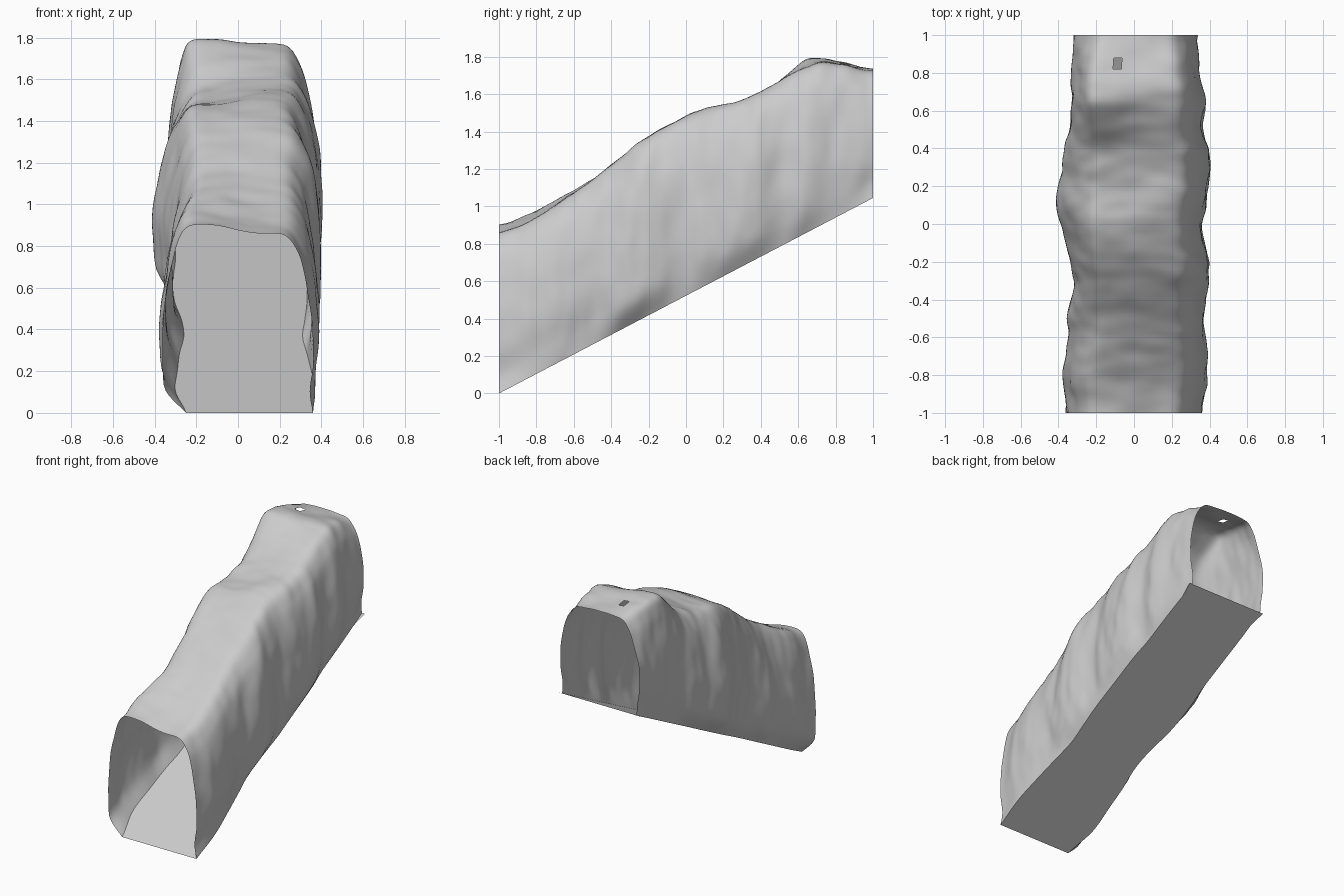
import bpy
from mathutils import Vector, noise

if "Cube" in bpy.data.objects:
    bpy.data.objects.remove(bpy.data.objects["Cube"])

# Stations along the tunnel: y, foot left, foot right, wall left, wall right, roof left z, roof right z,
# squareness of the left shoulder
STATIONS = [
    (-1.00, -.25, .36, -.36, .355, 0.92, 0.87, 0.8),
    (-0.80, -.30, .37, -.37, .39, 0.99, 0.96, 0.8),
    (-0.60, -.29, .35, -.345, .375, 1.09, 1.09, 0.2),
    (-0.45, -.28, .33, -.345, .37, 1.19, 1.20, 0.2),
    (-0.30, -.26, .31, -.32, .40, 1.31, 1.32, 0.5),
    (-0.15, -.27, .32, -.345, .385, 1.41, 1.42, 0.5),
    (0.00, -.30, .33, -.38, .36, 1.48, 1.50, 0.4),
    (0.10, -.31, .33, -.41, .38, 1.50, 1.53, 0.2),
    (0.25, -.31, .33, -.385, .40, 1.53, 1.57, 0.2),
    (0.40, -.30, .33, -.37, .39, 1.59, 1.63, 0.1),
    (0.52, -.30, .32, -.34, .365, 1.70, 1.69, 0.4),
    (0.64, -.30, .32, -.33, .375, 1.80, 1.76, 1.0),
    (0.80, -.30, .32, -.33, .35, 1.79, 1.78, 0.8),
    (1.00, -.295, .315, -.315, .325, 1.74, 1.74, 0.4)]
# Half section above the wall foot: across (0 crown .. 1 wall), up (0 floor .. 1 roof)
ROUND = [(.97, .12), (1, .27), (1, .43), (.92, .60), (.82, .76), (.70, .88), (.52, .97), (.28, .99)]
SQUARE = [(.95, .12), (1, .27), (1, .43), (.96, .60), (.90, .76), (.83, .89), (.70, .98), (.36, .985)]
RIGHT = [(.96, .12), (1, .27), (1, .43), (.97, .60), (.90, .76), (.80, .88), (.63, .97), (.33, .985)]
ROWS, STEPS = 100, 5


def spline(pts, t):
    """Smooth value on a chain of tuples, t in segment units."""
    n = len(pts)
    i = min(int(t), n - 2)
    f = t - i
    a, b, c, d = (pts[min(max(k, 0), n - 1)] for k in (i - 1, i, i + 1, i + 2))
    return [q + f * ((r - p) / 2 + f * (p - 2.5 * q + 2 * r - s / 2 + f * (1.5 * (q - r) + (s - p) / 2)))
            for p, q, r, s in zip(a, b, c, d)]


def station(y):
    for i in range(len(STATIONS) - 1):
        y0, y1 = STATIONS[i][0], STATIONS[i + 1][0]
        if y <= y1 + 1e-6:
            return spline(STATIONS, i + (y - y0) / (y1 - y0))[1:]


def floor_z(y):
    return 0.5225 * (y + 1)


def section(y):
    """Open arch across the tunnel, from left wall foot to right wall foot."""
    fl, fr, wl, wr, zl, zr, sq = station(y)
    z0 = floor_z(y)
    left = [(a + (c - a) * sq, u + (v - u) * sq) for (a, u), (c, v) in zip(ROUND, SQUARE)]
    keys = [(fl, z0)]
    keys += [(wl * a, z0 + (zl - z0) * u) for a, u in left]
    keys += [(0, z0 + ((zl + zr) / 2 - z0) * .985)]
    keys += [(wr * a, z0 + (zr - z0) * u) for a, u in reversed(RIGHT)]
    keys += [(fr, z0)]
    n = (len(keys) - 1) * STEPS
    out = []
    for k in range(n + 1):
        x, z = spline(keys, k / STEPS)
        # rocky lumps, fading out at the wall foot
        fade = min(1, min(k, n - k) / 6)
        d = .014 * noise.noise(Vector((x * 3, y * 7, z * 2.5)))
        d += .007 * noise.noise(Vector((x * 7 + 5, y * 14, z * 6)))
        way = Vector((x, (z - z0 - .45) * .8)).normalized()
        out.append((x + way.x * d * fade, y, z + way.y * d * fade))
    return out


def grid_object(name, rows, hole=None):
    """Sheet through rows of points; hole(centre) tells which faces to leave out."""
    w = len(rows[0])
    verts = [p for r in rows for p in r]
    faces = [(i * w + j, (i + 1) * w + j, (i + 1) * w + j + 1, i * w + j + 1)
             for i in range(len(rows) - 1) for j in range(w - 1)]
    if hole:
        faces = [f for f in faces
                 if not hole(sum((Vector(verts[v]) for v in f), Vector()) / 4)]
    mesh = bpy.data.meshes.new(name)
    mesh.from_pydata(verts, [], faces)
    obj = bpy.data.objects.new(name, mesh)
    bpy.context.collection.objects.link(obj)
    mesh.shade_smooth()
    return obj


arches = [section(-1 + 2 * i / ROWS) for i in range(ROWS + 1)]

# Rocky walls and roof, open at both ends, with a small gap in the roof
grid_object("tunnel_walls", arches,
            lambda c: abs(c.x + .09) < .02 and abs(c.y - .85) < .021 and c.z > 1.5)

# Flat sloping floor, running slightly past the wall feet at the upper mouth
floor = []
for a in arches:
    (xl, y, z), xr = a[0], a[-1][0]
    lip = .025 * max(0, y - .9) / .1
    floor.append([(xr + lip, y, z), (xl - lip, y, z)])
grid_object("tunnel_floor", floor)
